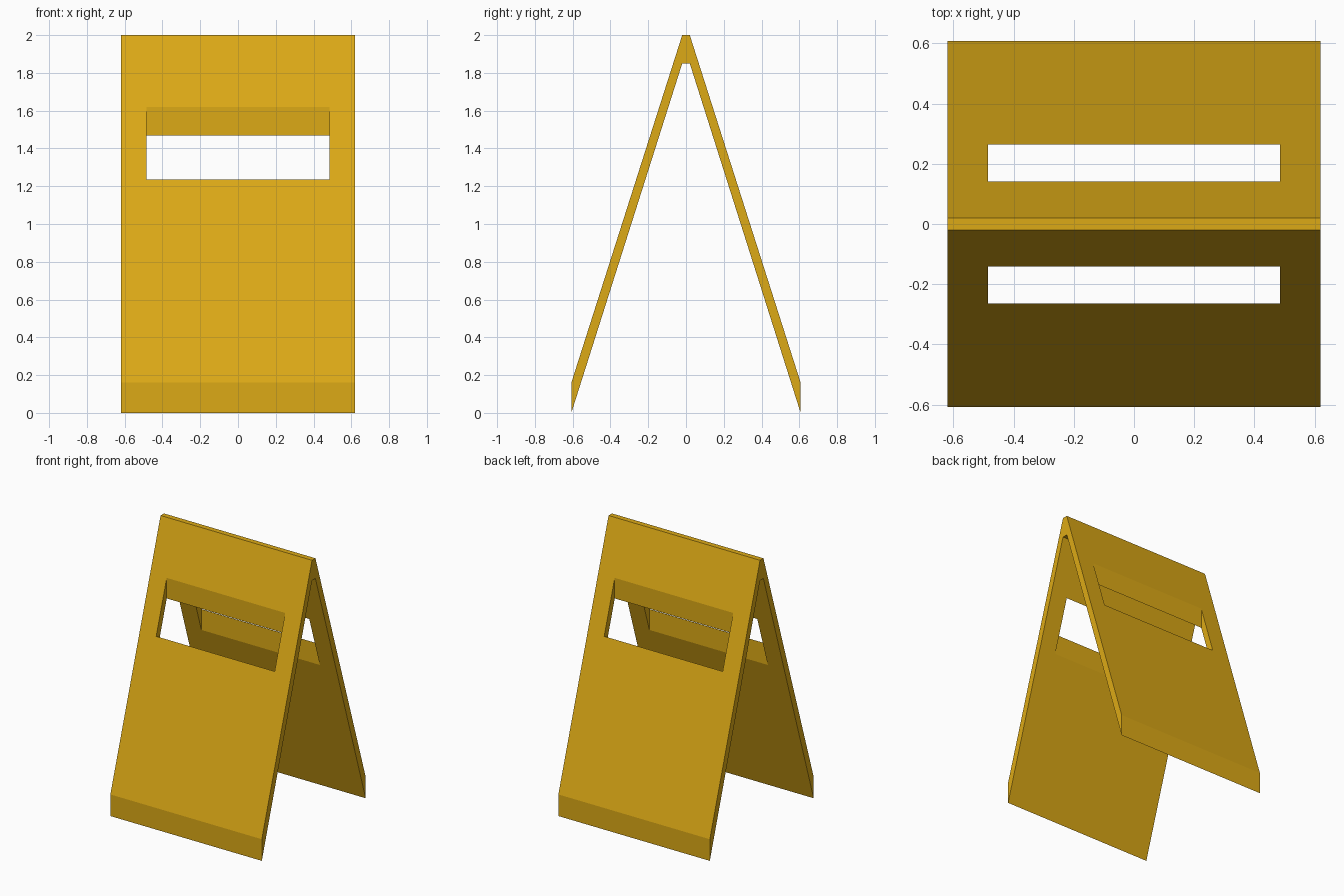
import bpy
import bmesh
from mathutils import Matrix

if "Cube" in bpy.data.objects:
    bpy.data.objects.remove(bpy.data.objects["Cube"])

HALF_W = 0.62

# Colour shared by the whole sign
yellow = bpy.data.materials.new("sign_yellow")
yellow.diffuse_color = (0.72, 0.40, 0.008, 1)
yellow.use_nodes = True
yellow.node_tree.nodes["Principled BSDF"].inputs["Base Color"].default_value = yellow.diffuse_color


def make_object(name, bm):
    bmesh.ops.recalc_face_normals(bm, faces=bm.faces)
    mesh = bpy.data.meshes.new(name)
    bm.to_mesh(mesh)
    bm.free()
    obj = bpy.data.objects.new(name, mesh)
    bpy.context.collection.objects.link(obj)
    return obj


# Folded A-frame: half profile (y, z) mirrored, then extruded across x
half = [(0.02, 2.0), (0.607, 0.16), (0.607, 0.0), (0.02, 1.85)]
profile = half + [(-y, z) for y, z in reversed(half)]
bm = bmesh.new()
face = bm.faces.new([bm.verts.new((-HALF_W, y, z)) for y, z in profile])
ext = bmesh.ops.extrude_face_region(bm, geom=[face])
bmesh.ops.translate(bm, vec=(2 * HALF_W, 0, 0),
                    verts=[v for v in ext["geom"] if isinstance(v, bmesh.types.BMVert)])
sign = make_object("folding_sign_board", bm)
sign.data.materials.append(yellow)

# Hand slots: vertical cuts through both panels
bm = bmesh.new()
for side in (-1, 1):
    bmesh.ops.create_cube(bm, size=1, matrix=Matrix.Translation((0, side * 0.2025, 1.4))
                          @ Matrix.Diagonal((0.97, 0.123, 1.0, 1)))
cutter = make_object("hand_slot_cutter", bm)
cutter.data.materials.append(yellow)
cutter.hide_render = True

cut = sign.modifiers.new("hand_slots", 'BOOLEAN')
cut.operation = 'DIFFERENCE'
cut.solver = 'EXACT'
cut.object = cutter
bpy.context.view_layer.objects.active = sign
bpy.ops.object.modifier_apply(modifier=cut.name)
bpy.data.objects.remove(cutter)
